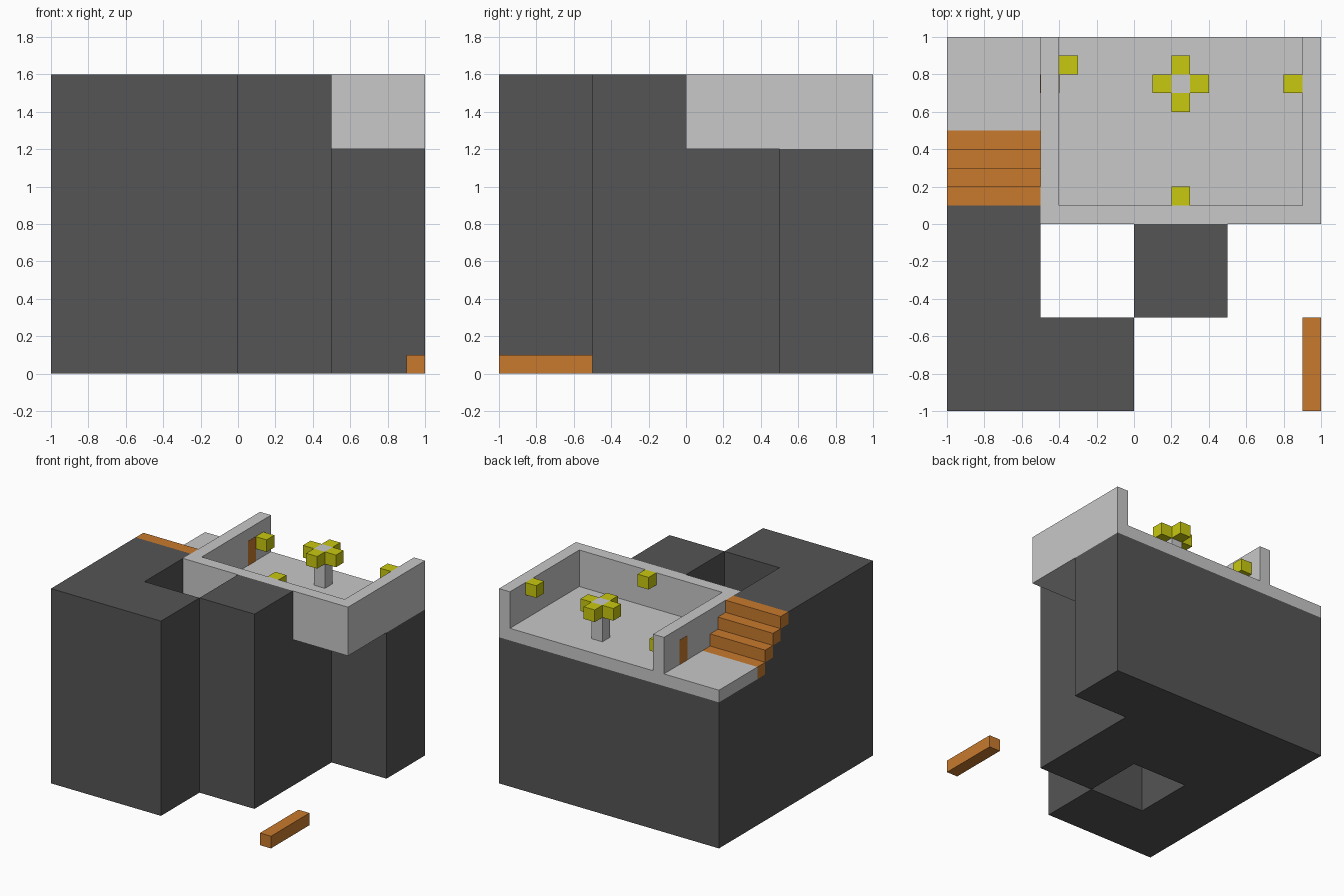
import bpy
import bmesh
from mathutils import Vector

cube = bpy.data.objects.get("Cube")
if cube:
    bpy.data.objects.remove(cube, do_unlink=True)


def material(name, rgb):
    m = bpy.data.materials.new(name)
    m.use_nodes = True
    m.diffuse_color = (*rgb, 1)
    m.node_tree.nodes["Principled BSDF"].inputs["Base Color"].default_value = (*rgb, 1)
    return m


ROCK = material("dark rock", (0.09, 0.09, 0.09))
STONE = material("light stone", (0.58, 0.58, 0.58))
WOOD = material("orange wood", (0.58, 0.195, 0.027))
LAMP = material("yellow lamp", (0.58, 0.58, 0.005))


def prism(name, points, offset, mat):
    """Extrude a closed 3D outline along an offset."""
    bm = bmesh.new()
    face = bm.faces.new([bm.verts.new(p) for p in points])
    ext = bmesh.ops.extrude_face_region(bm, geom=[face], use_keep_orig=True)
    verts = [g for g in ext["geom"] if isinstance(g, bmesh.types.BMVert)]
    bmesh.ops.translate(bm, vec=Vector(offset), verts=verts)
    bmesh.ops.recalc_face_normals(bm, faces=bm.faces)
    mesh = bpy.data.meshes.new(name)
    bm.to_mesh(mesh)
    bm.free()
    mesh.materials.append(mat)
    obj = bpy.data.objects.new(name, mesh)
    bpy.context.collection.objects.link(obj)
    return obj


def plan(name, outline, z0, z1, mat):
    return prism(name, [(x, y, z0) for x, y in outline], (0, 0, z1 - z0), mat)


def box(name, x0, x1, y0, y1, z0, z1, mat):
    return plan(name, [(x0, y0), (x1, y0), (x1, y1), (x0, y1)], z0, z1, mat)


# Rock under the terrace
plan("rock_base", [(-1, 1), (-1, 0.5), (-0.5, 0.5), (-0.5, 0), (0.5, 0),
                   (0.5, 0.5), (1, 0.5), (1, 1)], 0, 1.2, ROCK)

# Side rock, stepped under the stairs
side = [(-1, 1.6), (-1, 0), (0.5, 0), (0.5, 1.2)]
for i in range(4):
    y, z = 0.4 - 0.1 * i, 1.2 + 0.1 * i
    side += [(y, z), (y, z + 0.1)]
prism("rock_side", [(-1, y, z) for y, z in side], (0.5, 0, 0), ROCK)

# Front rocks around the open shaft
box("rock_front", -0.5, 0, -1, -0.5, 0, 1.6, ROCK)
box("rock_column", 0, 0.5, -0.5, 0, 0, 1.6, ROCK)

# Terrace floor, landing and the wall on three sides
box("terrace_floor", -0.4, 0.9, 0.1, 1, 1.2, 1.3, STONE)
box("landing", -1, -0.5, 0.5, 1, 1.2, 1.3, STONE)
plan("terrace_wall", [(-0.5, 1), (-0.5, 0), (1, 0), (1, 1), (0.9, 1),
                      (0.9, 0.1), (-0.4, 0.1), (-0.4, 1)], 1.2, 1.6, STONE)

# Door showing on both sides of the wall
box("door", -0.502, -0.398, 0.7, 0.8, 1.3, 1.5, WOOD)

# Stairs down to the landing
for i in range(4):
    y, z = 0.1 + 0.1 * i, 1.5 - 0.1 * i
    box(f"stair_step_{i + 1}", -1, -0.5, y, y + 0.1, z, z + 0.1, WOOD)

# Loose beam on the ground
box("beam", 0.9, 1, -1, -0.5, 0, 0.1, WOOD)

# Lamp post with four lamps around its head, and three wall lamps
box("lamp_post", 0.2, 0.3, 0.7, 0.8, 1.3, 1.6, STONE)
lamps = {
    "post_lamp_right": (0.1, 0.7, 1.5), "post_lamp_left": (0.3, 0.7, 1.5),
    "post_lamp_front": (0.2, 0.6, 1.5), "post_lamp_back": (0.2, 0.8, 1.5),
    "wall_lamp_right": (-0.4, 0.8, 1.4), "wall_lamp_left": (0.8, 0.7, 1.5),
    "wall_lamp_front": (0.2, 0.1, 1.5),
}
for name, (x, y, z) in lamps.items():
    box(name, x, x + 0.1, y, y + 0.1, z, z + 0.1, LAMP)
